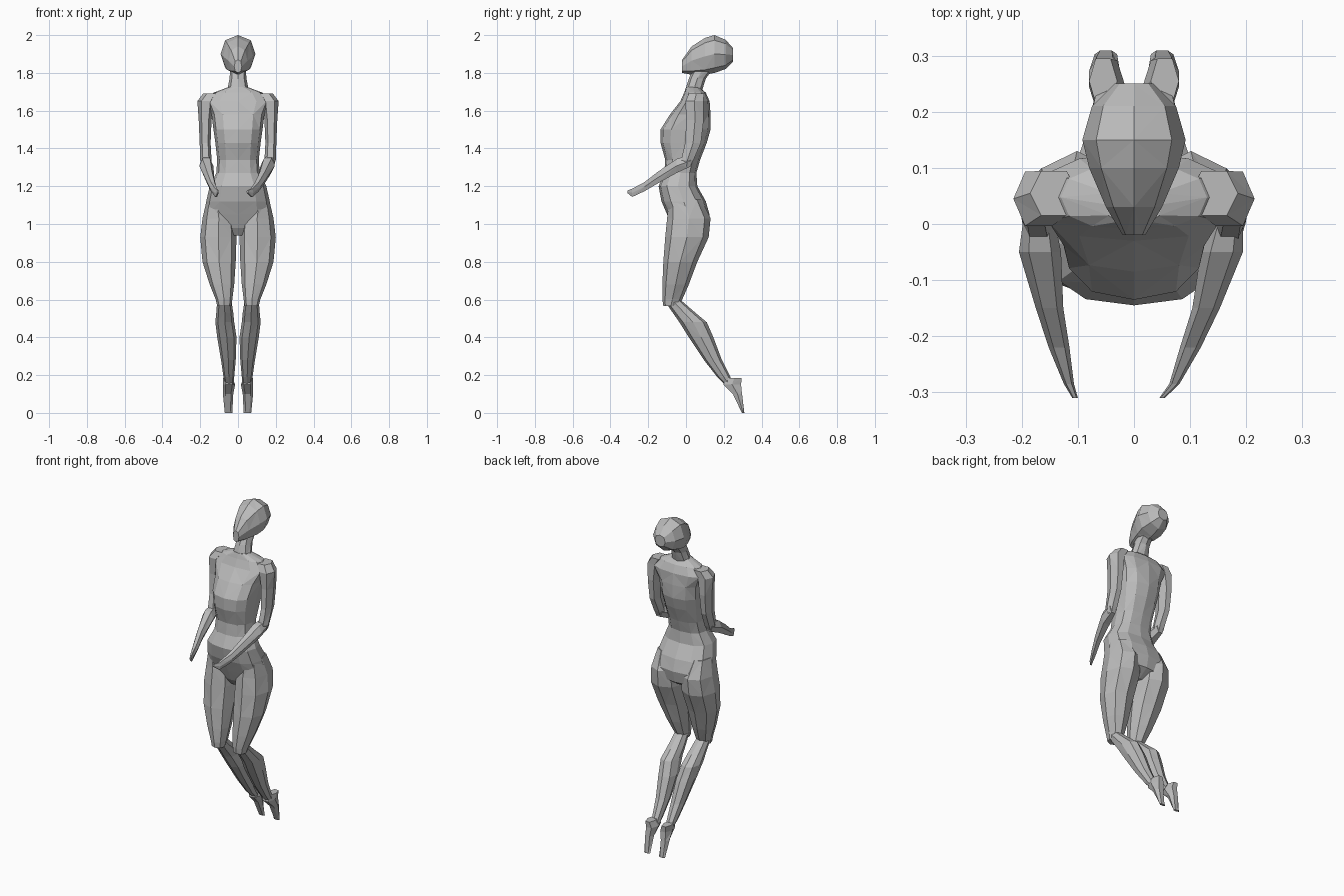
import bpy
import bmesh
from math import cos, sin, pi, copysign

default_cube = bpy.data.objects.get("Cube")
if default_cube:
    bpy.data.objects.remove(default_cube, do_unlink=True)

# One plain grey for the whole figure
grey = bpy.data.materials.new("plain grey")
grey.use_nodes = True
tone = (0.5, 0.5, 0.5, 1)
grey.diffuse_color = tone
grey.node_tree.nodes["Principled BSDF"].inputs["Base Color"].default_value = tone


def soften(value, power):
    """Push a circle coordinate outward so the section becomes boxier."""
    return copysign(abs(value) ** power, value)


def loft(name, rows, sides=8, along="z", power=0.9, mirror=1, lean=0):
    """Skin a row of sections, each given as (x low, x high, low, high, position).
    The second pair is y for an upright loft and z for a loft along y.
    Lean slides the sections sideways, more and more toward the last one."""
    bm = bmesh.new()
    rings = []
    for index, (x_low, x_high, low, high, place) in enumerate(rows):
        slide = lean * index / (len(rows) - 1)
        ring = []
        for step in range(sides):
            angle = 2 * pi * step / sides
            x = (x_low + x_high) / 2 + (x_high - x_low) / 2 * soften(cos(angle), power)
            other = (low + high) / 2 + (high - low) / 2 * soften(sin(angle), power)
            x = mirror * (x + slide)
            point = (x, other, place) if along == "z" else (x, place, other)
            ring.append(bm.verts.new(point))
        rings.append(ring)
    for level, (first, second) in enumerate(zip(rings, rings[1:])):
        for step in range(sides):
            after = (step + 1) % sides
            a, b, c, d = first[step], first[after], second[after], second[step]
            # Alternate the diagonals for a faceted surface
            if (step + level) % 2:
                bm.faces.new((a, b, c))
                bm.faces.new((a, c, d))
            else:
                bm.faces.new((a, b, d))
                bm.faces.new((b, c, d))
    bm.faces.new(rings[0])
    bm.faces.new(rings[-1])
    bmesh.ops.recalc_face_normals(bm, faces=bm.faces)
    mesh = bpy.data.meshes.new(name)
    bm.to_mesh(mesh)
    bm.free()
    mesh.materials.append(grey)
    part = bpy.data.objects.new(name, mesh)
    bpy.context.collection.objects.link(part)
    return part


def centred(rows):
    """Expand (half width, low, high, position) into full sections."""
    return [(-half, half, low, high, place) for half, low, high, place in rows]


# Head, tipped back with a narrow chin
loft("head", centred([
    (.02, 1.8, 1.87, -.02),
    (.05, 1.79, 1.94, .03),
    (.08, 1.79, 1.985, .1),
    (.092, 1.8, 2, .15),
    (.075, 1.82, 1.975, .21),
    (.035, 1.86, 1.93, .25),
]), along="y")

# Neck leaning back into the skull
loft("neck", centred([
    (.04, .04, .15, 1.83),
    (.045, .015, .105, 1.77),
    (.06, -.01, .08, 1.69),
]))

# Torso from collar to pelvis
loft("torso", centred([
    (.05, 0, .07, 1.725),
    (.13, -.01, .105, 1.695),
    (.17, -.03, .125, 1.65),
    (.14, -.085, .13, 1.58),
    (.13, -.135, .13, 1.5),
    (.12, -.135, .11, 1.43),
    (.11, -.11, .075, 1.34),
    (.115, -.115, .055, 1.27),
    (.15, -.145, .06, 1.2),
    (.168, -.13, .105, 1.12),
    (.18, -.1, .125, 1.05),
    (.15, -.07, .11, .98),
    (.06, -.04, .05, .94),
]), sides=12, power=.8)

# Limb sections, written for the left side
thigh = [
    (.06, .165, -.09, .08, 1.13),
    (.015, .188, -.1, .13, 1.03),
    (.008, .2, -.11, .12, .93),
    (.012, .188, -.12, .06, .8),
    (.02, .15, -.125, .015, .68),
    (.03, .118, -.125, -.02, .6),
    (.035, .11, -.12, -.04, .565),
]
shin = [
    (.035, .11, -.115, -.025, .595),
    (.025, .115, -.07, .05, .53),
    (.02, .12, -.035, .11, .48),
    (.008, .11, .015, .145, .4),
    (.012, .09, .095, .19, .28),
    (.02, .077, .165, .235, .19),
    (.022, .07, .2, .25, .155),
]
foot = [
    (.03, .08, .21, .3, .185),
    (.015, .08, .19, .298, .15),
    (.025, .08, .245, .3, .1),
    (.03, .07, .295, .31, 0),
]
upper_arm = [
    (.1, .185, .01, .1, 1.69),
    (.125, .215, -.01, .1, 1.65),
    (.14, .208, -.005, .1, 1.55),
    (.145, .203, -.01, .085, 1.43),
    (.14, .2, -.03, .045, 1.34),
    (.15, .19, -.02, .025, 1.305),
]
forearm = [
    (.145, .195, 1.3, 1.37, .025),
    (.13, .205, 1.265, 1.35, -.05),
    (.126, .175, 1.21, 1.28, -.15),
    (.115, .152, 1.17, 1.225, -.22),
    (.107, .125, 1.14, 1.19, -.285),
    (.1, .11, 1.163, 1.178, -.31),
]

# Both pairs of limbs; the left hand reaches further inward
for side, mirror, reach in (("left", 1, -.055), ("right", -1, 0)):
    loft(side + "_thigh", thigh, mirror=mirror)
    loft(side + "_shin", shin, mirror=mirror)
    loft(side + "_foot", foot, sides=6, mirror=mirror)
    loft(side + "_upper_arm", upper_arm, sides=6, mirror=mirror)
    loft(side + "_forearm", forearm, sides=6, along="y", mirror=mirror, lean=reach)
